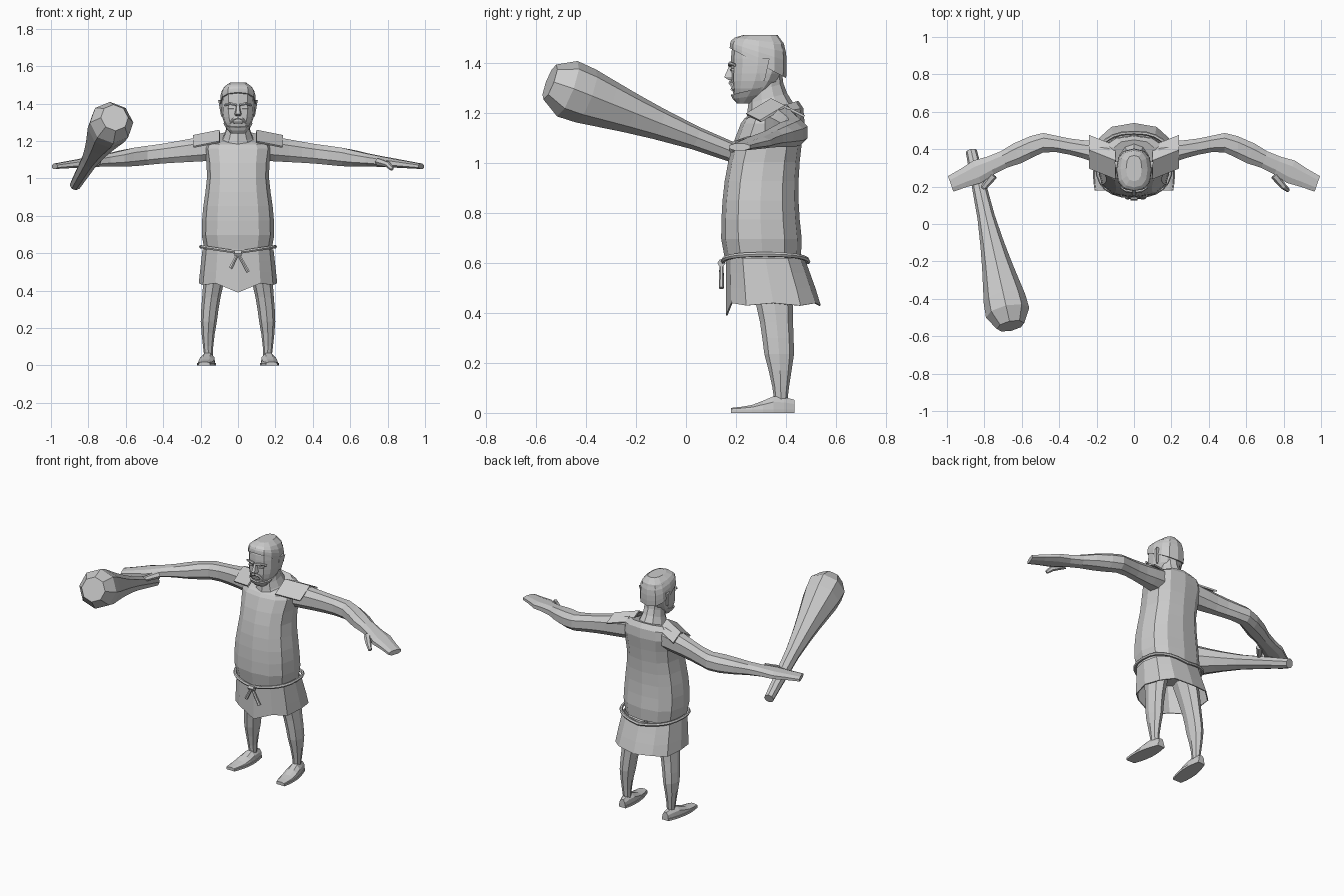
import bpy, bmesh
from math import sin, cos, pi, exp, copysign
from mathutils import Vector

if "Cube" in bpy.data.objects:
    bpy.data.objects.remove(bpy.data.objects["Cube"], do_unlink=True)

clay = bpy.data.materials.new("clay_grey")
clay.use_nodes = True
clay.diffuse_color = (0.6, 0.6, 0.6, 1)
clay.node_tree.nodes["Principled BSDF"].inputs["Base Color"].default_value = clay.diffuse_color


def mix(start, end, t):
    return start + (end - start) * t


def hump(value, centre, width):
    """Soft bulge that is one at its centre and fades to nothing."""
    return exp(-((value - centre) / width) ** 2)


def steps(count):
    return [k / count for k in range(count + 1)]


def add_object(name, mesh, mirror=False, thick=0):
    mesh.materials.clear()
    mesh.materials.append(clay)
    part = bpy.data.objects.new(name, mesh)
    bpy.context.collection.objects.link(part)
    if thick:
        part.modifiers.new("thickness", "SOLIDIFY").thickness = thick
    if mirror:
        part.modifiers.new("both_sides", "MIRROR")


def loft(name, rings, cap=True, closed=True, **options):
    """Skin a list of equal point rings with flat faces."""
    bm = bmesh.new()
    rows = [[bm.verts.new(point) for point in ring] for ring in rings]
    count = len(rows[0])
    for low, high in zip(rows, rows[1:]):
        for i in range(count if closed else count - 1):
            j = (i + 1) % count
            bm.faces.new((low[i], low[j], high[j], high[i]))
    if cap:
        bm.faces.new(rows[0])
        bm.faces.new(rows[-1])
    bmesh.ops.recalc_face_normals(bm, faces=bm.faces)
    mesh = bpy.data.meshes.new(name)
    bm.to_mesh(mesh)
    bm.free()
    add_object(name, mesh, **options)


def cord(name, points, radius, tip=1.0, cyclic=False, **options):
    """Round strand through points, tapering towards its tip."""
    curve = bpy.data.curves.new(name + "_path", "CURVE")
    curve.dimensions = "3D"
    curve.bevel_depth = radius
    curve.bevel_resolution = 1
    curve.use_fill_caps = True
    spline = curve.splines.new("POLY")
    spline.points.add(len(points) - 1)
    spline.use_cyclic_u = cyclic
    spline.use_smooth = False
    for i, point in enumerate(points):
        spline.points[i].co = (*point, 1)
        spline.points[i].radius = mix(1, tip, i / (len(points) - 1))
    helper = bpy.data.objects.new(name + "_path", curve)
    mesh = bpy.data.meshes.new_from_object(helper)
    bpy.data.objects.remove(helper)
    add_object(name, mesh, **options)


def outline(count, power=1.0, turn=0.0):
    """Rounded box outline, starting at the front."""
    def soften(value):
        return copysign(abs(value) ** power, value) if abs(value) > 1e-6 else 0
    angles = [2 * pi * i / count + turn for i in range(count)]
    return [(soften(sin(a)), soften(-cos(a))) for a in angles]


def level(z, half, front, back, count=12, power=0.8, middle=0.0, tilt=0.0):
    """Upright body section; tilt raises the back and lowers the front."""
    return [(middle + half * u, mix(front, back, (v + 1) / 2), z + tilt * v)
            for u, v in outline(count, power)]


# Tunic: blouses over the belt, narrows at the chest, slopes in to the neck
def tunic_ring(t):
    tuck = 0.015 * (1 - t) ** 20
    return level(mix(0.62, 1.16, t), 0.195 - 0.03 * hump(t, 0.75, 0.3) - tuck,
                 0.14 + 0.08 * t ** 3 + tuck, 0.475 - 0.025 * sin(pi * t) - tuck)


shoulders = [level(1.2, 0.17, 0.235, 0.47, tilt=0.02),
             level(1.22, 0.12, 0.255, 0.45, tilt=0.03)]
loft("tunic", [tunic_ring(t) for t in steps(7)] + shoulders)

# Shoulder flaps lying over the arms
flap = []
for x in (0.1, 0.15, 0.24):
    ridge, middle = 1.28 - x / 5, 0.3 + 0.4 * x
    flap.append([(x, middle - 0.1, ridge - 0.06), (x, middle, ridge),
                 (x, middle + 0.08, ridge - 0.04)])
loft("shoulder_flap", flap, cap=False, closed=False, mirror=True, thick=0.01)

# Skirt flaring to the back, with a pointed and uneven hem
skirt = [level(0.62 - 0.18 * t, 0.19 + 0.02 * t, 0.16, 0.475 + 0.065 * t)
         for t in steps(3)]
skirt[-1] = [(x, y, z - (0.05 if i == 0 else 0.01 * (i % 2 == 0)))
             for i, (x, y, z) in enumerate(skirt[-1])]
loft("skirt", skirt, cap=False, thick=0.006)

# Rope belt dipping at the front and back, with a knot and hanging ends
belt = [(x, y, z + 0.15 * abs(x)) for x, y, z in level(0.605, 0.198, 0.148, 0.488, 24)]
cord("rope_belt", belt, 0.01, cyclic=True)
knot = Vector((0, 0.142, 0.6))
cord("rope_knot", [knot - Vector((0.02, 0, 0)), knot + Vector((0.02, 0, 0))], 0.016)
for name, drop in (("right", (-0.04, 0, -0.08)), ("left", (0.055, 0, -0.1))):
    cord("rope_end_" + name, [knot, knot + Vector(drop)], 0.008, tip=1.3)


# Legs: tapering to the ankle with a calf bulge
def leg_ring(t):
    calf = hump(t, 0.62, 0.15)
    centre, depth = 0.34 + 0.04 * sin(t * pi / 2), mix(0.09, 0.025, t) + 0.01 * calf
    return level(mix(0.56, 0.04, t), mix(0.065, 0.022, t) + 0.005 * calf,
                 centre - depth, centre + depth, 8, 1, 0.11 + 0.05 * sin(0.6 * pi * t))


loft("leg", [leg_ring(t) for t in steps(8)], mirror=True)

# Feet from heel to toe, each on a thin sole
foot, sole = [], []
for t in steps(6):
    y, middle = mix(0.435, 0.18, t), mix(0.155, 0.18, t)
    width = 0.045 * sin(pi * mix(0.15, 0.8, t))
    top = 0.045 - 0.025 * t + 0.03 * hump(t, 0.3, 0.25)
    arch = ((-1, 0), (-0.9, 0.6), (-0.4, 1), (0.4, 1), (0.9, 0.6), (1, 0))
    foot.append([(middle + width * u, y, mix(0.01, top, v)) for u, v in arch])
    rim = width + 0.004
    sole.append([(middle + side * rim, y, z)
                 for side, z in ((-1, 0), (-1, 0.014), (1, 0.014), (1, 0))])
loft("foot", foot, mirror=True)
loft("sole", sole, mirror=True)


# Arms: bent at the elbow, flattening into a straight-ended hand
def arm_ring(t):
    x = mix(0.13, 0.98, t)
    y = 0.435 - 0.46 * max(0, x - 0.5) - 0.2 * max(0, 0.45 - x)
    elbow, palm = hump(x, 0.56, 0.1), hump(x, 0.84, 0.07)
    wide = 0.044 + 0.02 * elbow + 0.02 * palm + 0.03 * hump(x, 0.1, 0.15)
    tall = mix(0.075, 0.015, t) + 0.008 * elbow
    skew = 0.35 if x > 0.6 else 0
    return [(x + skew * wide * u, y + wide * u, mix(1.165, 1.065, t) + tall * v)
            for u, v in outline(8, 0.85, pi / 8)]


loft("arm", [arm_ring(t) for t in steps(12)], mirror=True)
cord("thumb", [(0.75, 0.26, 1.09), (0.8, 0.2, 1.075), (0.825, 0.18, 1.05)],
     0.022, tip=0.5, mirror=True)

# Club: swelling from the grip to a blunt faceted end
grip, end = Vector((-0.87, 0.39, 0.965)), Vector((-0.66, -0.545, 1.325))
along = (end - grip).normalized()
side = along.cross(Vector((0, 0, 1))).normalized()
over = side.cross(along)
club = []
for t in [0] + [s ** 0.5 for s in steps(7)[1:]]:
    radius = (0.03 + 0.12 * t * t) * (1 - 0.5 * t ** 20)
    club.append([grip.lerp(end, t) + radius * (side * u + over * v) for u, v in outline(8)])
loft("club", club)


# Head: narrow chin, full cheeks, flattened crown
def head_ring(t, grow=0.0, tilt=0.0):
    crown = t ** 12
    half = 0.09 * (1 - abs((t - 0.62) / 0.72) ** 3) * (1 - 0.4 * crown)
    front = 0.18 + 0.02 * (2 * t - 1.1) ** 4 + 0.03 * crown
    back = 0.4 - 0.15 * (1 - t) ** 4 - 0.03 * crown
    return level(mix(1.24, 1.508, t), half + grow, front - grow, back + grow, tilt=tilt)


loft("head", [head_ring(t) for t in steps(9)])
loft("neck", [level(mix(1.18, 1.34, t), 0.06 + 0.05 * (1 - t) ** 3, mix(0.24, 0.26, t),
                    0.385 + 0.08 * (1 - t) ** 2, 10, 1, tilt=0.02) for t in steps(4)])

# Cropped hair reaching down the nape, and a short beard along the jaw
loft("hair", [head_ring(mix(0.6, 1.02, t), 0.005, -0.06 * (1 - t)) for t in steps(5)])
loft("beard", [head_ring(t, 0.006, t / 10) for t in (0, 0.1, 0.2)])
cord("moustache", [(0, 0.18, 1.322), (0.025, 0.182, 1.317), (0.042, 0.192, 1.295)],
     0.01, tip=0.6, mirror=True)
cord("lower_lip", [(-0.024, 0.184, 1.296), (0.024, 0.184, 1.296)], 0.006)

# Nose wedge, brows and eyes
loft("nose", [[(-width, 0.2, z), (-width / 2, tip, z), (width / 2, tip, z), (width, 0.2, z)]
              for z, width, tip in ((1.395, 0.012, 0.175), (1.345, 0.022, 0.153),
                                    (1.333, 0.018, 0.17))])
cord("brow", [(0.01, 0.176, 1.393), (0.04, 0.177, 1.4), (0.07, 0.195, 1.393)],
     0.009, tip=0.7, mirror=True)
cord("eye", [(0.022, 0.183, 1.374), (0.052, 0.187, 1.374)], 0.006, mirror=True)

# Ears leaning out and back
ear = []
for t in steps(3):
    front, back, out = 0.3 - 0.01 * sin(pi * t), 0.315 + 0.02 * t, 0.09 + 0.016 * t
    ear.append([(x, y, mix(1.33, 1.42, t)) for x, y in
                ((0.078, front), (0.078, back), (out, back), (out - 0.01, front))])
loft("ear", ear, mirror=True)
